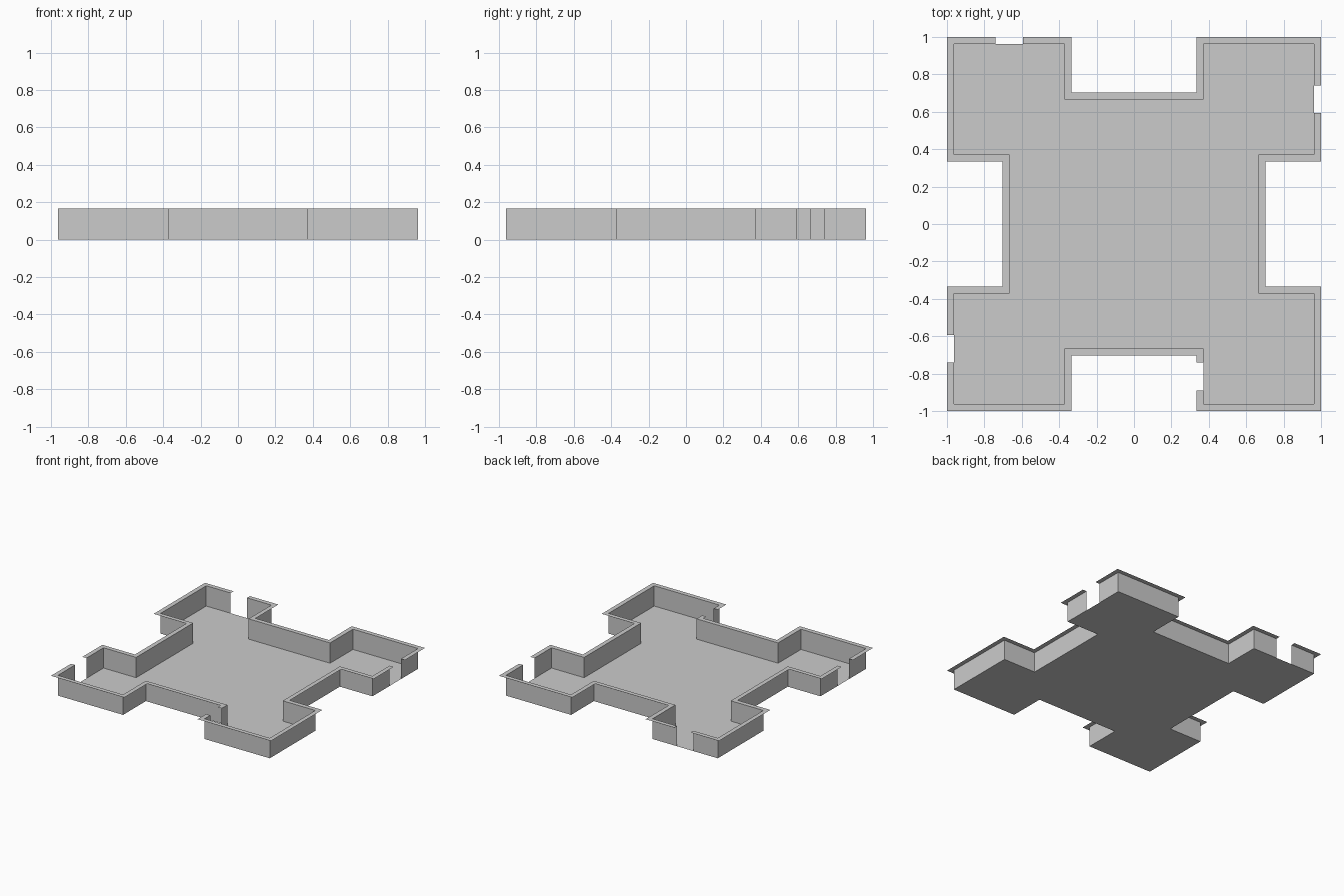
import bpy, bmesh
from mathutils import Vector

if "Cube" in bpy.data.objects:
    bpy.data.objects.remove(bpy.data.objects["Cube"])

U = 1 / 27            # plan module
HEIGHT = 4.5 * U
RIM = U

# One corner bay of the plan, turned four times to give the whole outline
bay = [(18, 10), (26, 10), (26, 26), (10, 26), (10, 18)]
outline = []
for _ in range(4):
    outline += [Vector((x * U, y * U, 0)) for x, y in bay]
    bay = [(-y, x) for x, y in bay]
N = len(outline)

# Doorway gaps: edge index -> start and end distance along that edge
gaps = {1: (6, 10), 6: (6, 10), 11: (6, 10), 15: (2, 6)}


def edge_dir(i):
    return (outline[(i + 1) % N] - outline[i % N]).normalized()


def outward(i):
    d = edge_dir(i)
    return Vector((d.y, -d.x, 0))


def make_object(name, faces):
    bm = bmesh.new()
    for f in faces:
        bm.faces.new([bm.verts.new(p) for p in f])
    bmesh.ops.remove_doubles(bm, verts=bm.verts, dist=1e-5)
    mesh = bpy.data.meshes.new(name)
    bm.to_mesh(mesh)
    bm.free()
    obj = bpy.data.objects.new(name, mesh)
    bpy.context.collection.objects.link(obj)
    return obj


# Thin walls, and the flat rim turned outward along their top
up = Vector((0, 0, HEIGHT))
walls, rim = [], []
for i in range(N):
    a, b = outline[i], outline[(i + 1) % N]
    n = outward(i) * RIM
    # Rim edge is mitred at plan corners and square at gaps
    start = (a, a + n + outward(i - 1) * RIM)
    end = (b, b + n + outward(i + 1) * RIM)
    pieces = [(start, end)]
    if i in gaps:
        g0, g1 = (a + edge_dir(i) * g * U for g in gaps[i])
        pieces = [(start, (g0, g0 + n)), ((g1, g1 + n), end)]
    for (p, p_out), (q, q_out) in pieces:
        walls.append([p, q, q + up, p + up])
        rim.append([p + up, p_out + up, q_out + up, q + up])

make_object("floor", [outline])
make_object("walls", walls)
make_object("rim", rim)
